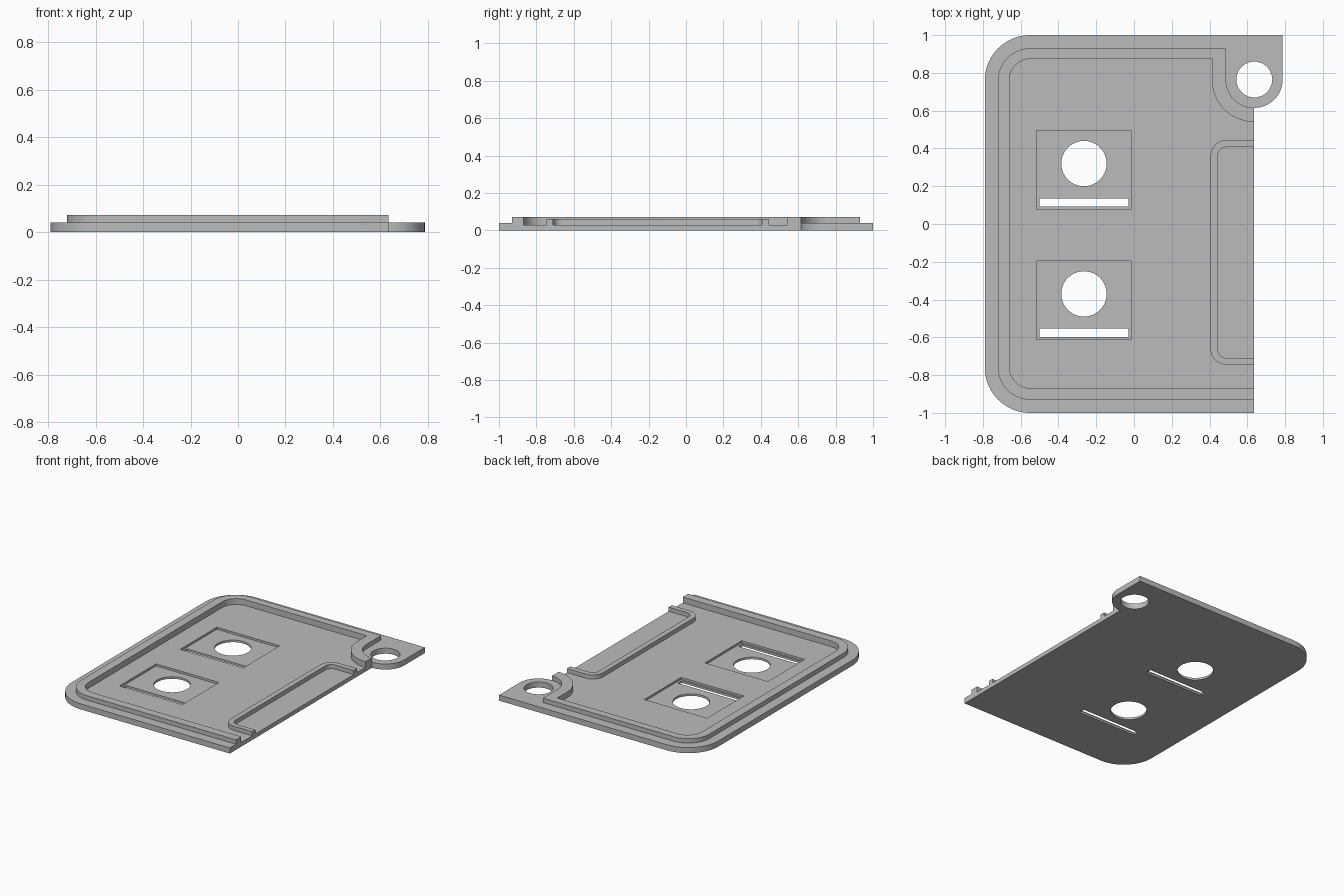
import bpy, bmesh, math

if "Cube" in bpy.data.objects:
    bpy.data.objects.remove(bpy.data.objects["Cube"])

grey = bpy.data.materials.new("plain grey")
grey.diffuse_color = (0.5, 0.5, 0.5, 1)
grey.use_nodes = True
grey.node_tree.nodes["Principled BSDF"].inputs["Base Color"].default_value = grey.diffuse_color
RIGHT = 0.635                 # straight cut edge of the cover
LUG = (0.637, 0.765)          # centre of the screw lug


def arc(c, r, a0, a1, n=16):
    """Points on an arc, angles in degrees."""
    return [(c[0] + r * math.cos(math.radians(a0 + (a1 - a0) * i / n)),
             c[1] + r * math.sin(math.radians(a0 + (a1 - a0) * i / n)))
            for i in range(n + 1)]


def left_corners(x, y0, y1, r):
    """Rounded upper-left then lower-left corner."""
    return (arc((x + r, y1 - r), r, 90, 180) + arc((x + r, y0 + r), r, 180, 270))


def circle(c, r, n=64):
    return arc(c, r, 0, 360, n)[:-1]


def rect(x0, x1, y0, y1):
    return [(x0, y0), (x1, y0), (x1, y1), (x0, y1)]


def prism(name, pts, z0, z1):
    """Extrude a closed outline from z0 to z1."""
    bm = bmesh.new()
    low = bm.faces.new([bm.verts.new((x, y, z0)) for x, y in pts])
    ext = bmesh.ops.extrude_face_region(bm, geom=[low])
    top = [v for v in ext["geom"] if isinstance(v, bmesh.types.BMVert)]
    bmesh.ops.translate(bm, verts=top, vec=(0, 0, z1 - z0))
    if not any(f is low for f in bm.faces) or len(bm.faces) < len(pts) + 2:
        bm.faces.new([v for v in bm.verts if v not in top])
    bmesh.ops.recalc_face_normals(bm, faces=bm.faces[:])
    me = bpy.data.meshes.new(name)
    bm.to_mesh(me)
    bm.free()
    me.materials.append(grey)
    ob = bpy.data.objects.new(name, me)
    bpy.context.collection.objects.link(ob)
    return ob


def combine(target, tool, op):
    """Apply a boolean and drop the tool."""
    mod = target.modifiers.new(op, 'BOOLEAN')
    mod.operation, mod.object, mod.solver = op, tool, 'EXACT'
    bpy.context.view_layer.objects.active = target
    bpy.ops.object.modifier_apply(modifier=mod.name)
    bpy.data.objects.remove(tool)


# base plate with the screw lug at the back right corner
plate = prism("cover_plate", left_corners(-0.79, -1, 1, 0.24) + [(RIGHT, -1), (RIGHT, 0.615)]
              + arc(LUG, 0.15, -90, 0) + [(0.787, 1)], 0, 0.04)

# raised step that forms the rim
step = prism("rim_step", left_corners(-0.72, -0.93, 0.93, 0.17) + [(RIGHT, -0.93), (RIGHT, 0.615)]
             + arc(LUG, 0.15, 269, 180) + [(0.487, 0.93)], 0.02, 0.072)
combine(plate, step, 'UNION')

# hollow inside the rim
hollow = prism("hollow", left_corners(-0.66, -0.87, 0.875, 0.115) + [(0.8, -0.87), (0.8, 0.54)]
               + arc(LUG, 0.225, 270, 180) + [(0.412, 0.875)], 0.03, 0.2)
combine(plate, hollow, 'DIFFERENCE')

# low ridge around the side opening
ridge = prism("side_ridge", left_corners(0.405, -0.745, 0.445, 0.085) + [(RIGHT, -0.745), (RIGHT, 0.445)],
              0.02, 0.06)
gap = prism("ridge_gap", left_corners(0.443, -0.71, 0.407, 0.047) + [(0.8, -0.71), (0.8, 0.407)],
            0.0, 0.2)
combine(ridge, gap, 'DIFFERENCE')
combine(plate, ridge, 'UNION')

# two square pockets, each with a round hole and a slot
for y in (0.32, -0.37):
    combine(plate, prism("pocket", rect(-0.515, -0.015, y - 0.242, y + 0.175), 0.015, 0.2), 'DIFFERENCE')
    combine(plate, prism("hole", circle((-0.265, y), 0.12), -0.1, 0.2), 'DIFFERENCE')
    combine(plate, prism("slot", rect(-0.5, -0.03, y - 0.228, y - 0.184), -0.1, 0.2), 'DIFFERENCE')

# screw hole in the lug
combine(plate, prism("screw_hole", circle(LUG, 0.095), -0.1, 0.2), 'DIFFERENCE')

plate.select_set(True)
bpy.context.view_layer.objects.active = plate
bpy.ops.object.shade_smooth_by_angle(angle=math.radians(30))
